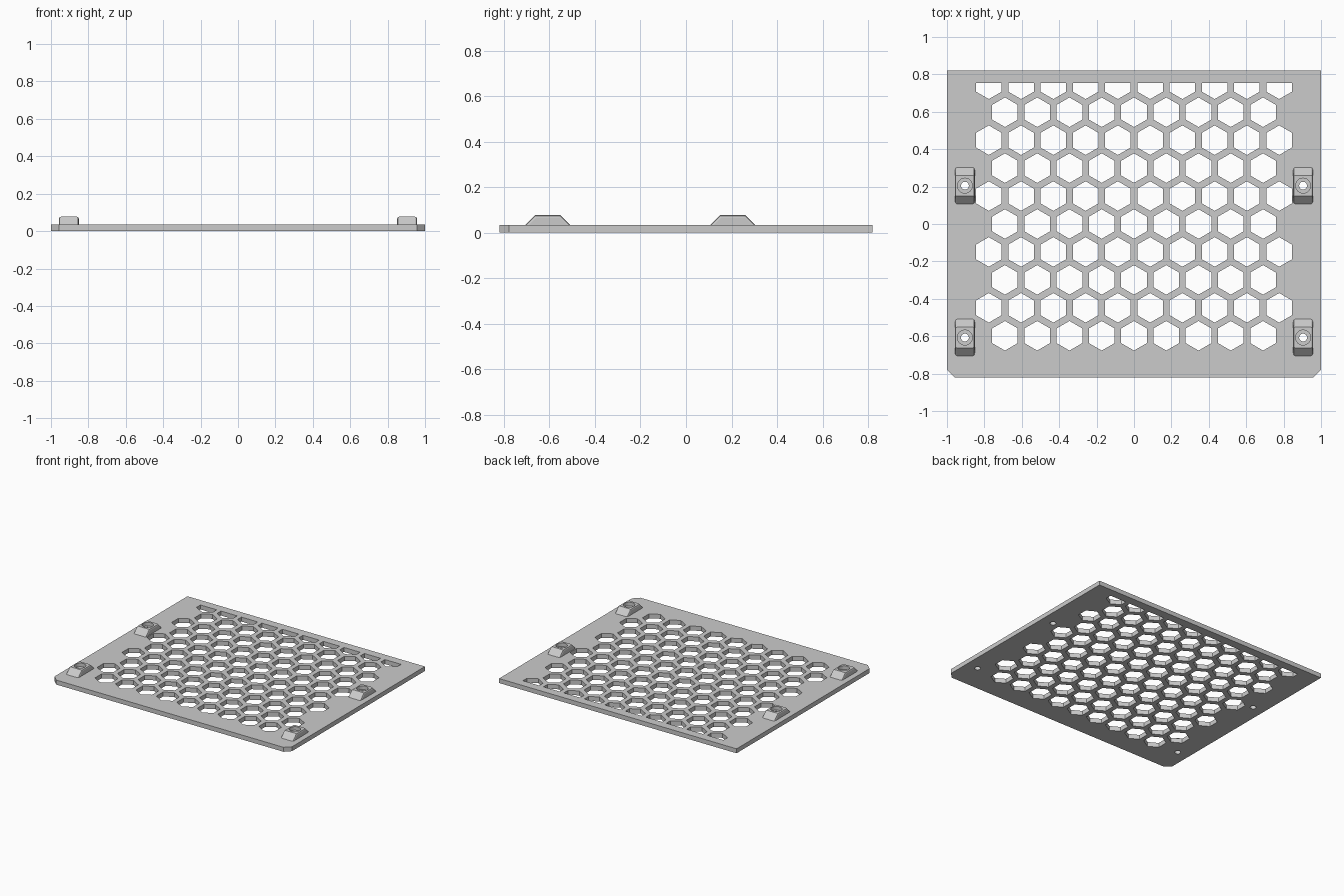
import bpy, bmesh, math
from mathutils import Vector

cube = bpy.data.objects.get("Cube")
if cube:
    bpy.data.objects.remove(cube, do_unlink=True)

THICK, TOP = 0.034, 0.077       # plate thickness, overall height
PITCH, HEX_R = 0.1725, 0.079    # hole spacing and corner radius
SLOT_Y = 0.755                  # the rear row of holes is cut off here
BOSS_X, BOSS_YS = 0.904, (0.205, -0.607)

grey = bpy.data.materials.new("grey_plastic")
grey.use_nodes = True
colour = (0.6, 0.6, 0.6, 1)
grey.diffuse_color = colour
grey.node_tree.nodes["Principled BSDF"].inputs["Base Color"].default_value = colour


def add_prism(bm, points, offset):
    """Extrude a closed outline along an offset."""
    face = bm.faces.new([bm.verts.new(p) for p in points])
    new = bmesh.ops.extrude_face_region(bm, geom=[face])["geom"]
    moved = [g for g in new if isinstance(g, bmesh.types.BMVert)]
    bmesh.ops.translate(bm, verts=moved, vec=offset)


def ring(x, y, z, radius, sides):
    """Regular polygon with a corner pointing to +y."""
    angles = [math.tau * i / sides for i in range(sides)]
    return [Vector((x + radius * math.sin(a), y + radius * math.cos(a), z)) for a in angles]


def finish(bm, name):
    bmesh.ops.recalc_face_normals(bm, faces=bm.faces)
    mesh = bpy.data.meshes.new(name)
    bm.to_mesh(mesh)
    bm.free()
    mesh.materials.append(grey)
    obj = bpy.data.objects.new(name, mesh)
    bpy.context.collection.objects.link(obj)
    return obj


def cut(obj, prisms):
    """Subtract a set of separate vertical prisms, then drop the cutter."""
    bm = bmesh.new()
    for points, height in prisms:
        add_prism(bm, points, (0, 0, height))
    cutter = finish(bm, "cutter")
    cutter.hide_render = True
    mod = obj.modifiers.new("holes", 'BOOLEAN')
    mod.operation, mod.solver, mod.object = 'DIFFERENCE', 'EXACT', cutter
    graph = bpy.context.evaluated_depsgraph_get()
    mesh = bpy.data.meshes.new_from_object(obj.evaluated_get(graph))
    obj.modifiers.clear()
    obj.data = mesh
    bpy.data.objects.remove(cutter, do_unlink=True)


# Plate with chamfered front corners
W, D, C = 1.0, 0.82, 0.042
bm = bmesh.new()
outline = [(-W, D), (-W, C - D), (C - W, -D), (W - C, -D), (W, C - D), (W, D)]
add_prism(bm, [(x, y, 0) for x, y in outline], (0, 0, THICK))
plate = finish(bm, "vent_plate")

# Honeycomb of alternating rows of nine and ten, plus the screw holes
holes = []
for row in range(-4, 6):
    count = 10 if row % 2 else 9
    y = row * PITCH * math.sqrt(3) / 2
    for col in range(count):
        points = ring((col - (count - 1) / 2) * PITCH, y, -0.1, HEX_R, 6)
        if y + HEX_R > SLOT_Y:
            points = points[1:]
            for p in points:
                p.y = min(p.y, SLOT_Y)
        holes.append((points, 0.3))
for sx in (-1, 1):
    for y in BOSS_YS:
        holes.append((ring(sx * BOSS_X, y, -0.1, 0.021, 24), 0.3))
cut(plate, holes)

# Screw bosses: sloped ends, bevelled upper edges, counterbored hole
for sx, side in ((1, "left"), (-1, "right")):
    for y, end in zip(BOSS_YS, ("rear", "front")):
        x, half_w, half_l = sx * BOSS_X, 0.053, 0.098
        slope = TOP - THICK
        profile = [(-half_l, THICK), (half_l, THICK), (half_l - slope, TOP), (slope - half_l, TOP)]
        bm = bmesh.new()
        add_prism(bm, [(x - half_w, y + py, pz) for py, pz in profile], (2 * half_w, 0, 0))
        edges = [e for e in bm.edges
                 if max(v.co.z for v in e.verts) > TOP - 0.001
                 and abs(e.verts[0].co.x - e.verts[1].co.x) < 0.001]
        bmesh.ops.bevel(bm, geom=edges, offset=0.011, segments=2, profile=0.5, affect='EDGES')
        boss = finish(bm, f"{end}_{side}_screw_boss")
        cut(boss, [(ring(x, y, -0.1, 0.021, 24), 0.3)])
        cut(boss, [(ring(x, y, THICK + 0.016, 0.04, 24), 0.2)])
